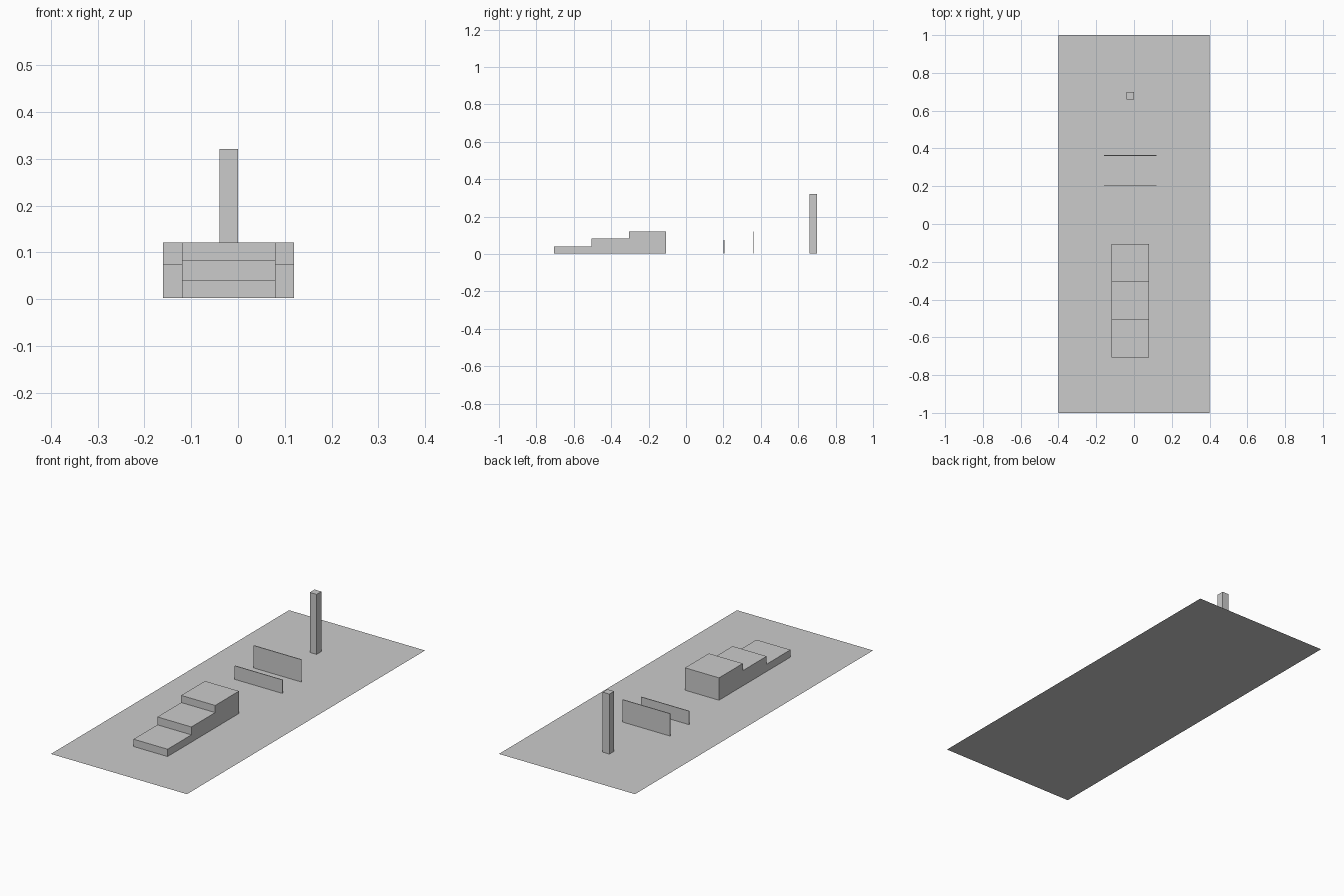
import bpy, bmesh

if "Cube" in bpy.data.objects:
    bpy.data.objects.remove(bpy.data.objects["Cube"])


def finish(name, bm):
    bmesh.ops.recalc_face_normals(bm, faces=bm.faces)
    me = bpy.data.meshes.new(name)
    bm.to_mesh(me)
    bm.free()
    ob = bpy.data.objects.new(name, me)
    bpy.context.collection.objects.link(ob)
    return ob


def box(name, lo, hi):
    bm = bmesh.new()
    bmesh.ops.create_cube(bm, size=1)
    for v in bm.verts:
        v.co = [hi[i] if v.co[i] > 0 else lo[i] for i in range(3)]
    return finish(name, bm)


# Flat ground sheet
bm = bmesh.new()
bm.faces.new([bm.verts.new(p) for p in
              ((-0.4, -1, 0), (0.4, -1, 0), (0.4, 1, 0), (-0.4, 1, 0))])
finish("floor_sheet", bm)

BASE = 0.002  # parts sit just above the sheet

# Three-step staircase: side profile extruded along x
y0, tread, heights = -0.706, 0.2, (0.041, 0.083, 0.121)
profile = [(y0, BASE)]
for i, h in enumerate(heights):
    profile += [(y0 + i * tread, h), (y0 + (i + 1) * tread, h)]
profile.append((y0 + len(heights) * tread, BASE))
bm = bmesh.new()
face = bm.faces.new([bm.verts.new((-0.12, y, z)) for y, z in profile])
ext = bmesh.ops.extrude_face_region(bm, geom=[face], use_keep_orig=True)
moved = [g for g in ext["geom"] if isinstance(g, bmesh.types.BMVert)]
bmesh.ops.translate(bm, verts=moved, vec=(0.2, 0, 0))
finish("staircase", bm)

# Two thin hurdles, low then high
for name, y, h in (("low_hurdle", 0.203, 0.074), ("high_hurdle", 0.362, 0.121)):
    box(name, (-0.16, y - 0.002, BASE), (0.12, y + 0.002, h))

# Upright square post
box("post", (-0.04, 0.66, BASE), (0.0, 0.70, 0.321))
